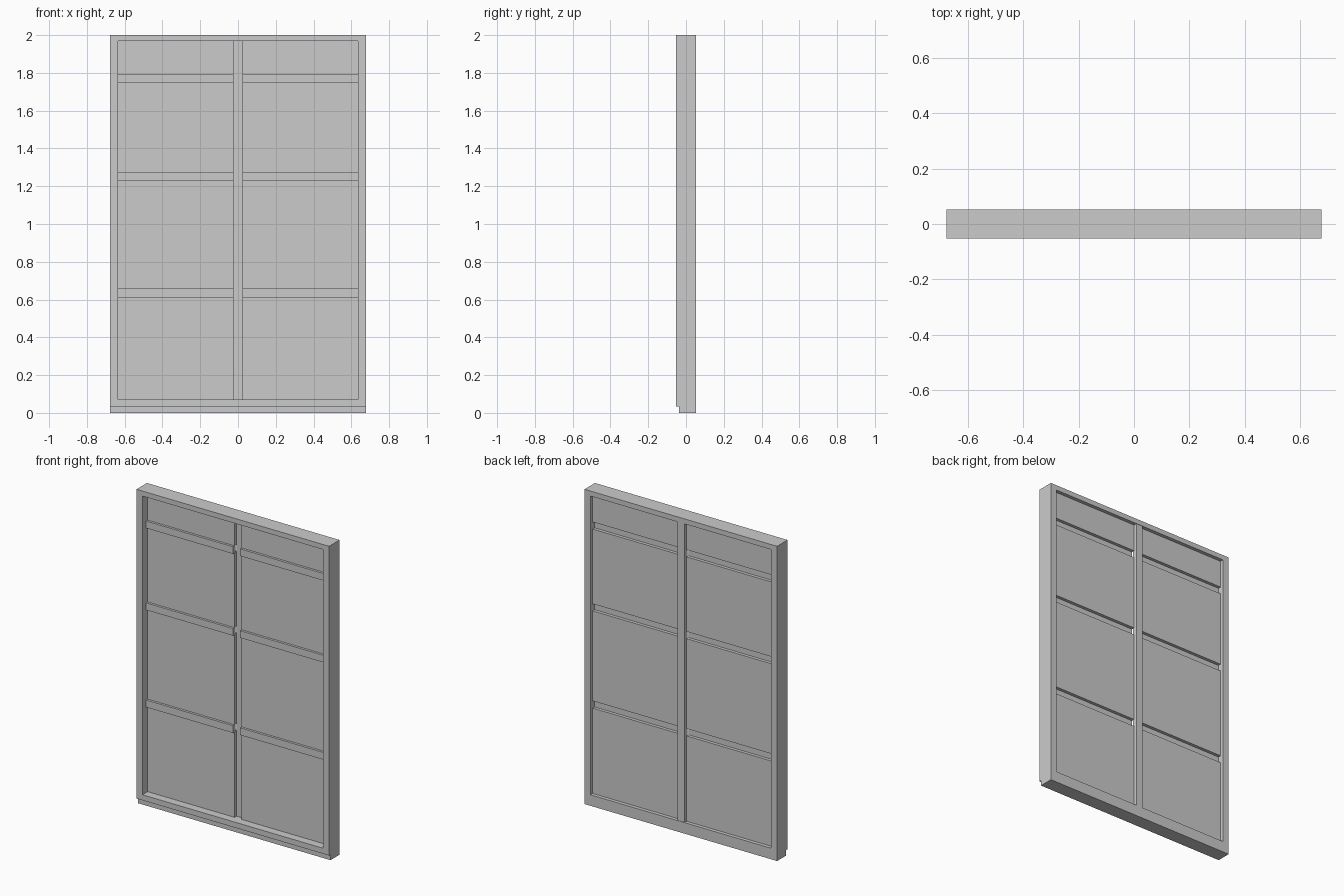
import bpy, bmesh
from mathutils import Vector

if "Cube" in bpy.data.objects:
    bpy.data.objects.remove(bpy.data.objects["Cube"])

HW, HD = 0.677, 0.0525      # half width and half depth of the frame
IN = 0.635                  # half width of the opening
Z0, Z1 = 0.07, 1.968        # opening bottom and top
ST = 0.024                  # half width of the central stile
BARS = [(0.612, 0.658), (1.23, 1.275), (1.75, 1.795)]


def box(name, x, y, z, mirror=False):
    """Box from (min, max) ranges, optionally mirrored across x = 0."""
    bm = bmesh.new()
    bmesh.ops.create_cube(bm, size=1)
    lo, hi = Vector((x[0], y[0], z[0])), Vector((x[1], y[1], z[1]))
    for v in bm.verts:
        v.co = Vector([(lo[i] + hi[i]) / 2 + v.co[i] * (hi[i] - lo[i]) for i in range(3)])
    me = bpy.data.meshes.new(name)
    bm.to_mesh(me)
    bm.free()
    ob = bpy.data.objects.new(name, me)
    bpy.context.collection.objects.link(ob)
    if mirror:
        m = ob.modifiers.new("mirror", 'MIRROR')
        m.use_axis[0] = True
        m.use_mirror_merge = False
    return ob


# Outer frame: jambs, head, sill and the set-back threshold under them
box("frame_jamb", (IN, HW), (-HD, HD), (0.035, 2.0), mirror=True)
box("frame_head", (-IN, IN), (-HD, HD), (Z1, 2.0))
box("frame_sill", (-IN, IN), (-HD, HD), (0.035, Z0))
box("threshold", (-HW, HW), (-0.038, HD), (0.0, 0.035))

# Central stile, set back at the front and proud at the back
box("central_stile", (-ST, ST), (0.02, 0.05), (Z0, Z1))

# Cross bars, proud at the front and recessed at the back
for i, z in enumerate(BARS):
    box(f"cross_bar_{i + 1}", (ST, IN), (-0.015, 0.01), z, mirror=True)

# Panes between the bars
edges = [Z0] + [z for bar in BARS for z in bar] + [Z1]
for i in range(0, len(edges), 2):
    box(f"pane_{i // 2 + 1}", (ST, IN), (0.0, 0.03), (edges[i], edges[i + 1]), mirror=True)
